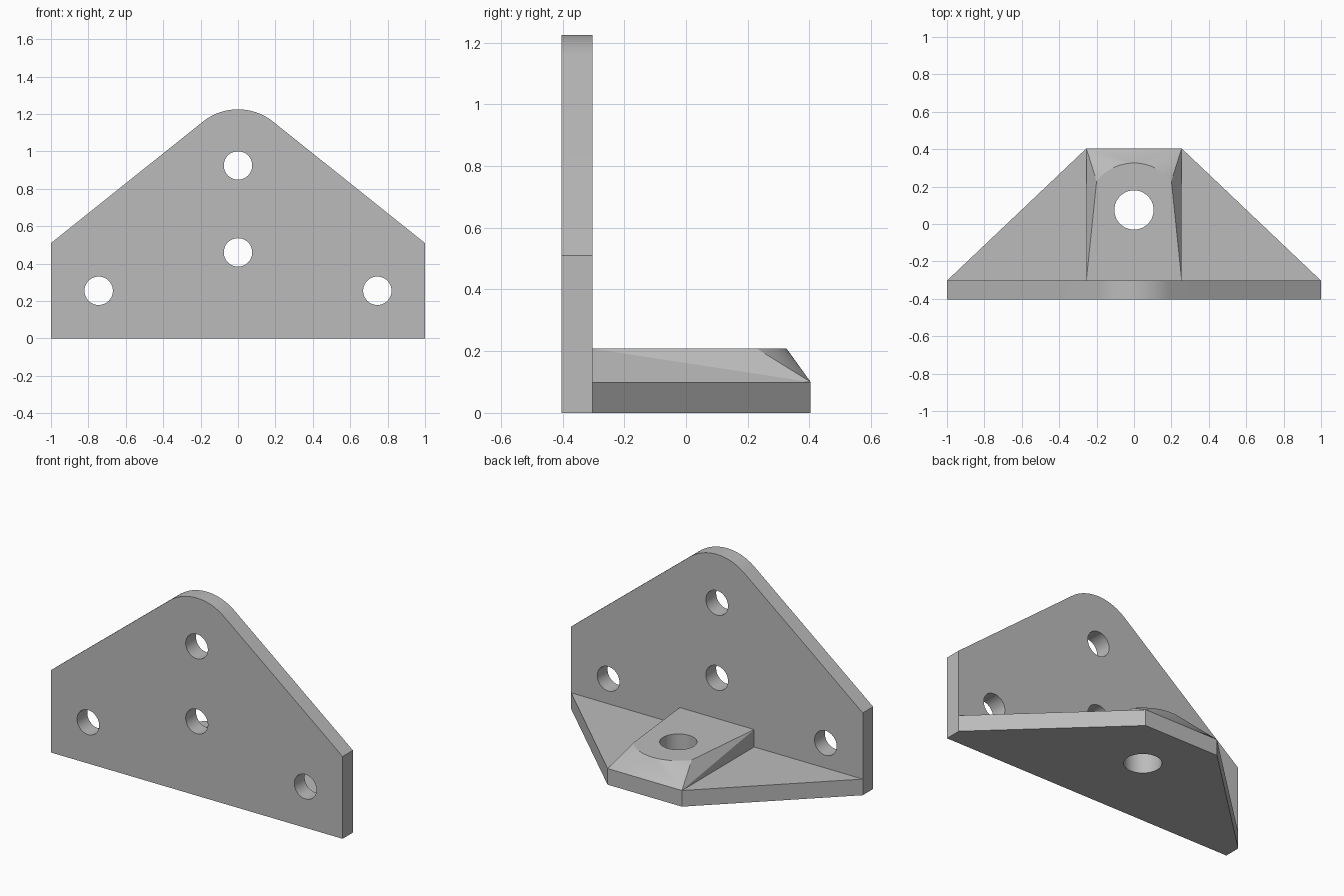
import bpy, bmesh
from math import sin, cos, atan2, pi, radians
from mathutils import Matrix, Vector

cube = bpy.data.objects.get("Cube")
if cube:
    bpy.data.objects.remove(cube, do_unlink=True)

grey = bpy.data.materials.new("plain grey")
grey.use_nodes = True
colour = (0.5, 0.5, 0.5, 1)
grey.diffuse_color = colour
grey.node_tree.nodes["Principled BSDF"].inputs["Base Color"].default_value = colour

BACK = -0.303    # rear face of the upright plate
DEPTH = 0.404    # half of the overall depth
PAD = 0.255      # half width of the pad


def arc(cx, cy, r, start, end, steps):
    angles = [start + (end - start) * i / steps for i in range(steps + 1)]
    return [(cx + r * cos(a), cy + r * sin(a)) for a in angles]


def add_object(name, bm):
    bmesh.ops.recalc_face_normals(bm, faces=bm.faces)
    mesh = bpy.data.meshes.new(name)
    bm.to_mesh(mesh)
    bm.free()
    mesh.materials.append(grey)
    ob = bpy.data.objects.new(name, mesh)
    bpy.context.collection.objects.link(ob)
    return ob


def prism(name, points, direction):
    bm = bmesh.new()
    face = bm.faces.new([bm.verts.new(p) for p in points])
    new = bmesh.ops.extrude_face_region(bm, geom=[face])["geom"]
    moved = [g for g in new if isinstance(g, bmesh.types.BMVert)]
    bmesh.ops.translate(bm, verts=moved, vec=Vector(direction))
    return add_object(name, bm)


def drill(ob, centre, radius, axis):
    bm = bmesh.new()
    turn = Matrix.Rotation(pi / 2, 4, "X") if axis == "Y" else Matrix()
    bmesh.ops.create_cone(bm, cap_ends=True, segments=48, radius1=radius, radius2=radius,
                          depth=1, matrix=Matrix.Translation(centre) @ turn)
    cutter = add_object("hole_cutter", bm)
    cutter.hide_render = True
    mod = ob.modifiers.new("hole", "BOOLEAN")
    mod.operation = "DIFFERENCE"
    mod.solver = "EXACT"
    mod.object = cutter
    bpy.context.view_layer.objects.active = ob
    bpy.ops.object.modifier_apply(modifier=mod.name)
    bpy.data.objects.remove(cutter, do_unlink=True)


# Upright plate: rounded peak, sloping shoulders, four bolt holes
tilt = radians(51.1)
outline = [(-1, 0), (1, 0), (1, 0.51)] + arc(0, 0.925, 0.3, tilt, pi - tilt, 24) + [(-1, 0.51)]
upright = prism("upright_plate", [(x, -DEPTH, z) for x, z in outline], (0, BACK + DEPTH, 0))
for x, z in ((0, 0.925), (0, 0.46), (-0.745, 0.255), (0.745, 0.255)):
    drill(upright, (x, -0.35, z), 0.076, "Y")

# Tapered base plate
base = prism("base_plate", [(-1, BACK, 0), (1, BACK, 0), (PAD, DEPTH, 0), (-PAD, DEPTH, 0)],
             (0, 0, 0.1))

# Raised pad: square foot blending up to a rounded top
bm = bmesh.new()
end = atan2(0.16, 0.2)
top = [(PAD, BACK)] + arc(0, 0.07, 0.256, end, pi - end, 24) + [(-PAD, BACK)]
foot = [(sx * PAD, y) for sx in (-1, 1) for y in (BACK, DEPTH)]
for ring, z in ((top, 0.208), (foot, 0.1)):
    for x, y in ring:
        bm.verts.new((x, y, z))
bmesh.ops.convex_hull(bm, input=bm.verts)
bmesh.ops.dissolve_limit(bm, angle_limit=radians(0.3), verts=bm.verts, edges=bm.edges)
pad = add_object("raised_pad", bm)

# Vertical hole through pad and base
for ob in (base, pad):
    drill(ob, (0, 0.075, 0.1), 0.105, "Z")

# Smooth the rounded surfaces, keep the corners crisp
for ob in (upright, base, pad):
    bpy.ops.object.select_all(action="DESELECT")
    ob.select_set(True)
    bpy.context.view_layer.objects.active = ob
    bpy.ops.object.shade_smooth_by_angle(angle=radians(30))
